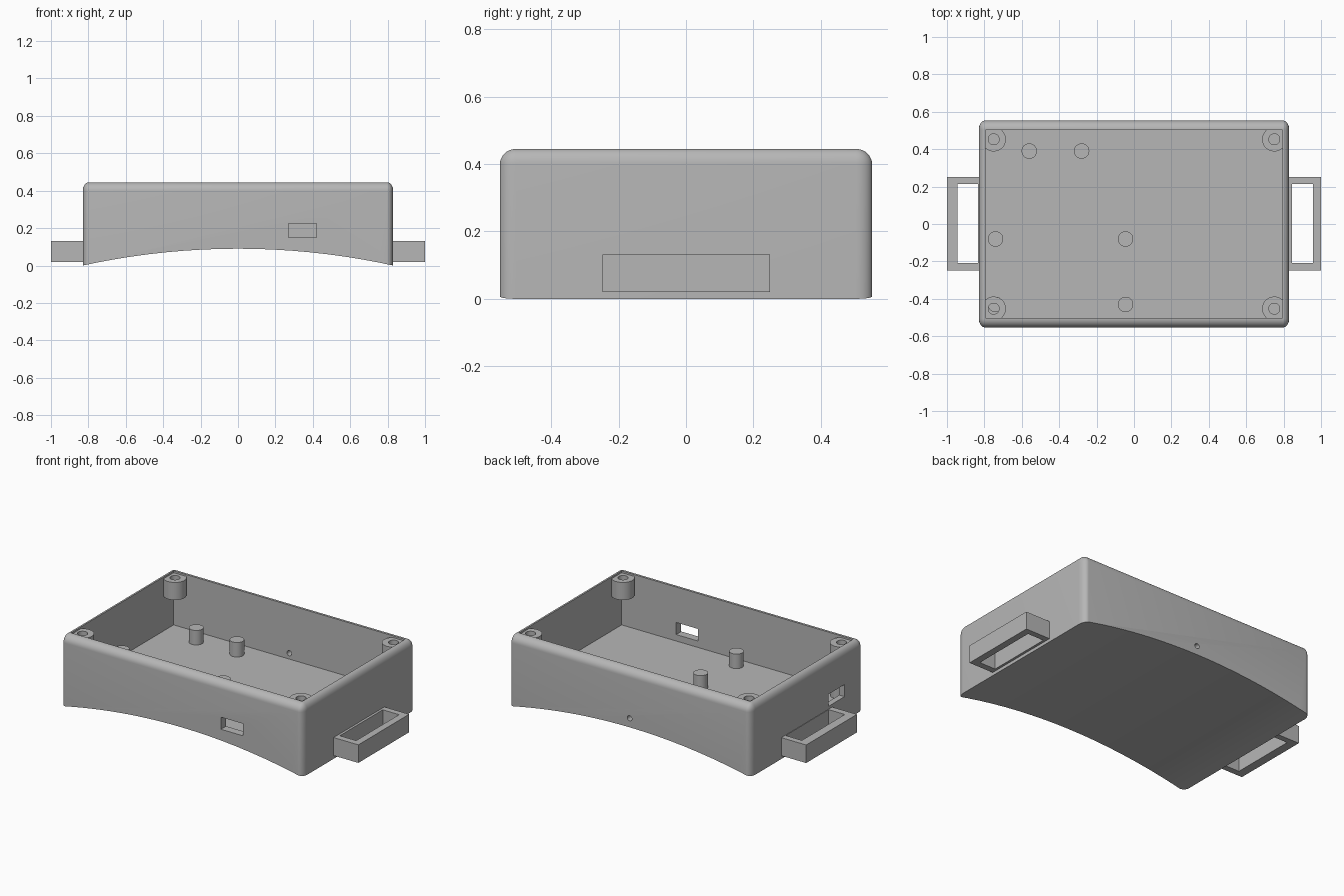
import bpy, bmesh, math

if "Cube" in bpy.data.objects:
    bpy.data.objects.remove(bpy.data.objects["Cube"], do_unlink=True)

grey = bpy.data.materials.new("plain grey")
grey.use_nodes = True
grey.diffuse_color = (0.47, 0.47, 0.47, 1)
grey.node_tree.nodes["Principled BSDF"].inputs["Base Color"].default_value = grey.diffuse_color

HALF_X, HALF_Y, TOP = 0.83, 0.553, 0.445
INNER_X, INNER_Y, FLOOR = 0.794, 0.503, 0.11
ARCH = 0.09


def box(name, x0, x1, y0, y1, z0, z1):
    bpy.ops.mesh.primitive_cube_add(
        size=1, location=((x0 + x1) / 2, (y0 + y1) / 2, (z0 + z1) / 2))
    ob = bpy.context.object
    ob.name = name
    ob.scale = (x1 - x0, y1 - y0, z1 - z0)
    bpy.ops.object.transform_apply(location=True, rotation=True, scale=True)
    ob.data.materials.append(grey)
    return ob


def cylinder(name, radius, x, y, z0, z1, sides=40):
    bpy.ops.mesh.primitive_cylinder_add(
        vertices=sides, radius=radius, depth=z1 - z0, location=(x, y, (z0 + z1) / 2))
    ob = bpy.context.object
    ob.name = name
    ob.data.materials.append(grey)
    return ob


def lying_cylinder(name, radius, y, z, length, sides):
    ob = cylinder(name, radius, 0, y, z - length / 2, z + length / 2, sides)
    ob.rotation_euler.x = math.pi / 2
    return ob


def cut(ob, cutter):
    cutter.hide_render = True
    mod = ob.modifiers.new("cut", 'BOOLEAN')
    mod.operation, mod.solver, mod.object = 'DIFFERENCE', 'EXACT', cutter
    bpy.context.view_layer.update()
    bpy.ops.object.select_all(action='DESELECT')
    bpy.context.view_layer.objects.active = ob
    ob.select_set(True)
    bpy.ops.object.modifier_apply(modifier=mod.name)
    bpy.data.objects.remove(cutter, do_unlink=True)


def smooth(ob):
    bpy.ops.object.select_all(action='DESELECT')
    bpy.context.view_layer.objects.active = ob
    ob.select_set(True)
    bpy.ops.object.shade_smooth_by_angle(angle=math.radians(30))


def rounded_block(name, rx, ry, rz, steps=8):
    """Block with rounded upright corners and a rounded top edge."""
    bm = bmesh.new()
    levels = [(-0.05, 1.0)]
    for i in range(steps + 1):
        a = math.radians(86) * i / steps
        levels.append((TOP - rz + rz * math.sin(a) / math.sin(math.radians(86)), math.cos(a)))
    rings = []
    for z, grow in levels:
        ring = []
        for corner, (sx, sy) in enumerate([(1, 1), (-1, 1), (-1, -1), (1, -1)]):
            for i in range(steps + 1):
                a = math.pi / 2 * (corner + i / steps)
                ring.append(bm.verts.new((sx * (HALF_X - rx) + rx * grow * math.cos(a),
                                          sy * (HALF_Y - ry) + ry * grow * math.sin(a), z)))
        rings.append(ring)
    n = len(rings[0])
    for low, high in zip(rings, rings[1:]):
        for i in range(n):
            j = (i + 1) % n
            bm.faces.new((low[i], low[j], high[j], high[i]))
    bm.faces.new(rings[0][::-1])
    bm.faces.new(rings[-1])
    mesh = bpy.data.meshes.new(name)
    bm.to_mesh(mesh)
    bm.free()
    mesh.materials.append(grey)
    ob = bpy.data.objects.new(name, mesh)
    bpy.context.collection.objects.link(ob)
    return ob


# Open case with an arched underside
case = rounded_block("case", 0.034, 0.048, 0.047)
arch_radius = (HALF_X ** 2 + ARCH ** 2) / (2 * ARCH)
cut(case, lying_cylinder("arch_cutter", arch_radius, 0, ARCH - arch_radius, 2, 256))
cut(case, box("cavity_cutter", -INNER_X, INNER_X, -INNER_Y, INNER_Y, FLOOR, 1))

# Port windows in the front and right-hand walls, small hole in the back wall
cut(case, box("front_port_cutter", 0.27, 0.42, -0.7, -0.4, 0.15, 0.225))
cut(case, box("side_port_cutter", -0.95, -0.7, -0.37, -0.21, 0.15, 0.225))
cut(case, lying_cylinder("back_hole_cutter", 0.016, 0.55, 0.146, 0.3, 24))
smooth(case)

# Screw bosses hanging in the four corners
for sx, side in ((-1, "right"), (1, "left")):
    for sy, end in ((-1, "front"), (1, "back")):
        x, y = sx * 0.75, sy * 0.453
        boss = cylinder(f"{end}_{side}_screw_boss", 0.065, x, y, 0.325, 0.434)
        cut(boss, cylinder("screw_hole_cutter", 0.029, x, y, 0.2, 0.6))
        smooth(boss)

# Standing pegs for the circuit board
pegs = [(-0.56, 0.39), (-0.28, 0.39), (-0.74, -0.08),
        (-0.045, -0.08), (-0.045, -0.43), (-0.74, -0.43)]
for i, (x, y) in enumerate(pegs):
    smooth(cylinder(f"board_peg_{i + 1}", 0.041, x, y, FLOOR - 0.01, 0.2))

# Strap loops on both ends
for s, side in ((-1, "right"), (1, "left")):
    x0, x1 = sorted((s * 0.81, s * 1.0))
    loop = box(f"{side}_strap_loop", x0, x1, -0.248, 0.25, 0.02, 0.132)
    h0, h1 = (0.845, 0.957) if s > 0 else (-0.945, -0.833)
    cut(loop, box("slot_cutter", h0, h1, -0.208, 0.213, -0.1, 0.3))
